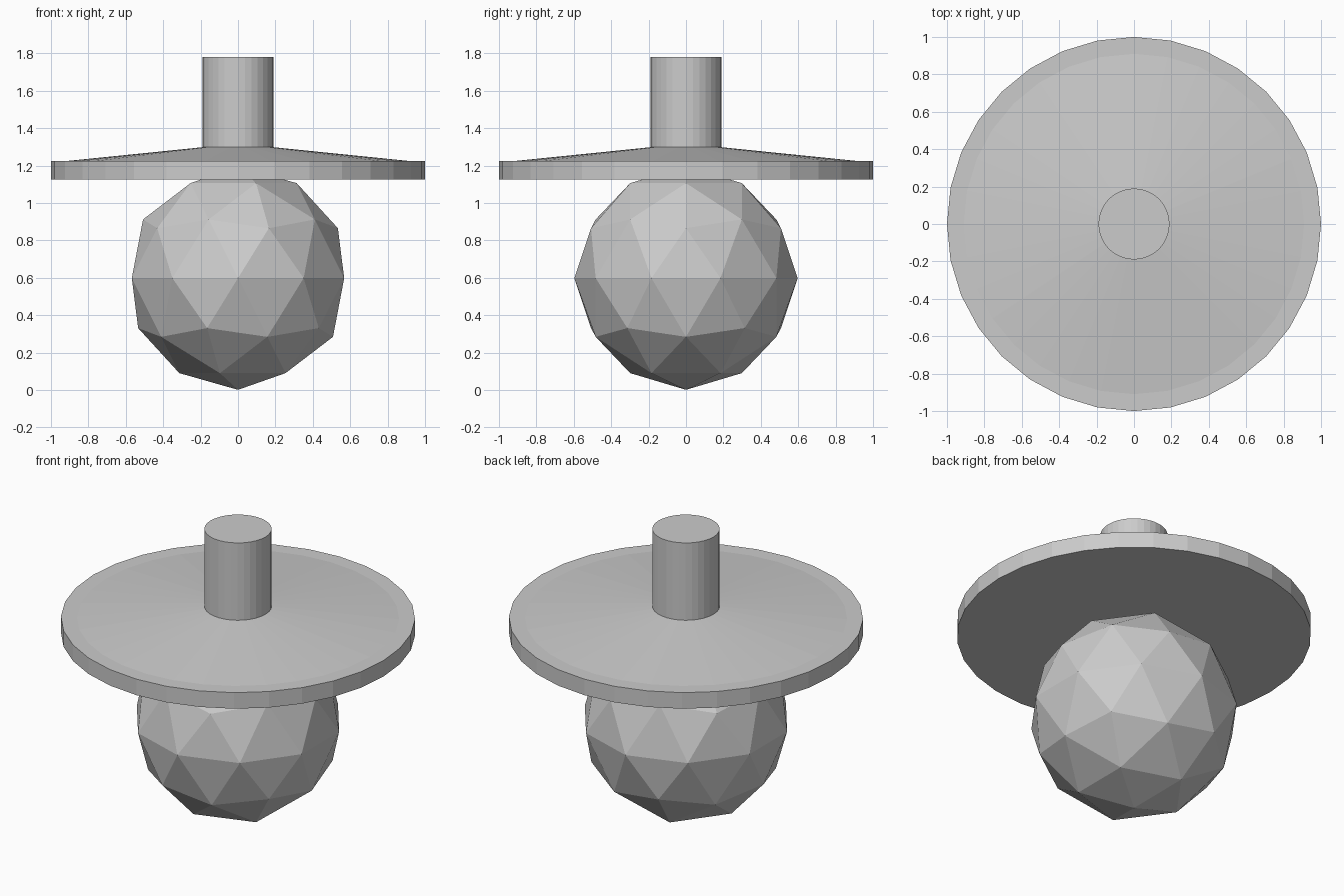
import bpy, bmesh, math

if "Cube" in bpy.data.objects:
    bpy.data.objects.remove(bpy.data.objects["Cube"])

def lathe(name, profile, sides=32):
    """Closed turned solid from (radius, z) rings, flat faced."""
    bm = bmesh.new()
    rings = []
    for r, z in profile:
        rings.append([bm.verts.new((r * math.cos(2 * math.pi * i / sides),
                                    r * math.sin(2 * math.pi * i / sides), z))
                      for i in range(sides)])
    for a, b in zip(rings, rings[1:]):
        for i in range(sides):
            j = (i + 1) % sides
            bm.faces.new((a[i], a[j], b[j], b[i]))
    bm.faces.new(rings[0][::-1])
    bm.faces.new(rings[-1])
    mesh = bpy.data.meshes.new(name)
    bm.to_mesh(mesh)
    bm.free()
    obj = bpy.data.objects.new(name, mesh)
    bpy.context.collection.objects.link(obj)
    return obj

# Faceted globe
bpy.ops.mesh.primitive_ico_sphere_add(subdivisions=2, radius=0.597, location=(0, 0, 0.598))
bpy.context.object.name = "globe"

# Wide shade: thick rim, flat lip, shallow cone rising to the stem
lathe("shade", [(1.0, 1.125), (1.0, 1.225), (0.91, 1.225), (0.19, 1.298)])

# Stem
lathe("stem", [(0.19, 1.28), (0.19, 1.78)])
